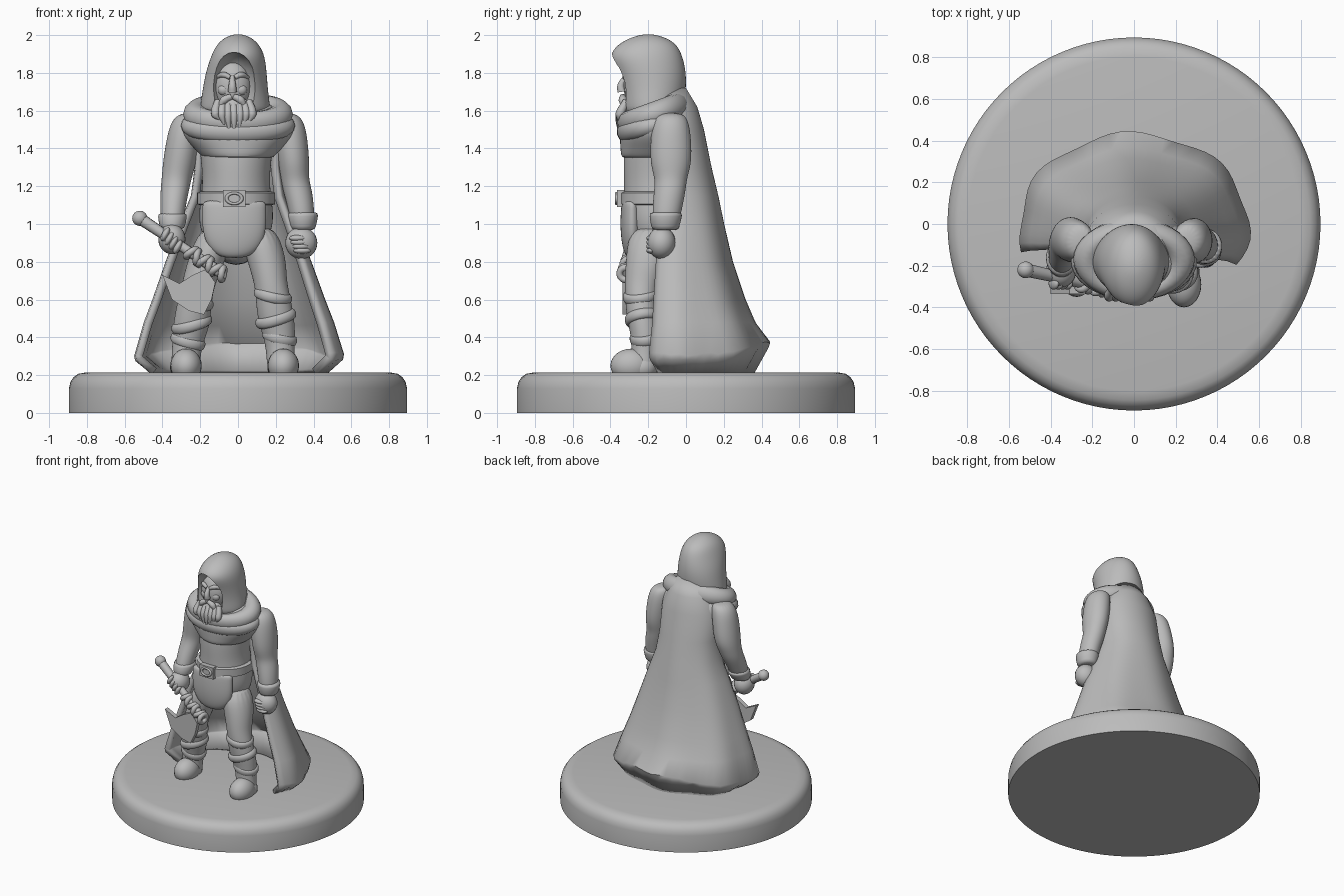
import bpy, bmesh, math, random
from mathutils import Vector

random.seed(4)
if "Cube" in bpy.data.objects:
    bpy.data.objects.remove(bpy.data.objects["Cube"])

grey = bpy.data.materials.new("plain grey")
grey.use_nodes = True
grey.diffuse_color = (0.5, 0.5, 0.5, 1)
grey.node_tree.nodes["Principled BSDF"].inputs["Base Color"].default_value = (0.5, 0.5, 0.5, 1)


def finish(ob, name, angle=50):
    ob.name = ob.data.name = name
    ob.data.materials.clear()
    ob.data.materials.append(grey)
    bpy.ops.object.select_all(action='DESELECT')
    ob.select_set(True)
    bpy.context.view_layer.objects.active = ob
    bpy.ops.object.shade_smooth_by_angle(angle=math.radians(angle))
    return ob


def from_bmesh(bm, name, subdiv=0, angle=50):
    mesh = bpy.data.meshes.new(name)
    bm.to_mesh(mesh)
    bm.free()
    ob = bpy.data.objects.new(name, mesh)
    bpy.context.collection.objects.link(ob)
    if subdiv:
        ob.modifiers.new("round", 'SUBSURF').levels = subdiv
        ob.modifiers["round"].render_levels = subdiv
    return finish(ob, name, angle)


def loft(name, rings, sides=18, subdiv=2, angle=60):
    """Skin level oval rings given as x, y, z, half width, half depth."""
    bm = bmesh.new()
    loops = []
    for x, y, z, rx, ry in rings:
        turn = [math.tau * k / sides for k in range(sides)]
        loops.append([bm.verts.new((x + rx * math.sin(t), y - ry * math.cos(t), z)) for t in turn])
    for a, b in zip(loops, loops[1:]):
        for k in range(sides):
            n = (k + 1) % sides
            bm.faces.new((a[k], a[n], b[n], b[k]))
    bm.faces.new(loops[0])
    bm.faces.new(loops[-1])
    bmesh.ops.recalc_face_normals(bm, faces=bm.faces)
    return from_bmesh(bm, name, subdiv, angle)


def ball(name, at, size, tilt=(0, 0, 0)):
    bpy.ops.mesh.primitive_uv_sphere_add(segments=24, ring_count=14, location=at, rotation=tilt)
    bpy.context.object.scale = size
    return finish(bpy.context.object, name)


def ring(name, at, major, minor, size=(1, 1, 1), tilt=(0, 0, 0)):
    bpy.ops.mesh.primitive_torus_add(location=at, rotation=tilt, major_radius=major, minor_radius=minor,
                                     major_segments=36, minor_segments=12)
    bpy.context.object.scale = size
    return finish(bpy.context.object, name)


def tube(name, points, radii):
    curve = bpy.data.curves.new(name, 'CURVE')
    curve.dimensions = '3D'
    curve.bevel_depth = 1
    curve.bevel_resolution = 3
    curve.use_fill_caps = True
    spline = curve.splines.new('BEZIER')
    spline.bezier_points.add(len(points) - 1)
    for bp, p, r in zip(spline.bezier_points, points, radii):
        bp.co, bp.radius = p, r
        bp.handle_left_type = bp.handle_right_type = 'AUTO'
    spline.resolution_u = 6
    ob = bpy.data.objects.new(name, curve)
    bpy.context.collection.objects.link(ob)
    bpy.ops.object.select_all(action='DESELECT')
    ob.select_set(True)
    bpy.context.view_layer.objects.active = ob
    bpy.ops.object.convert(target='MESH')
    return finish(bpy.context.object, name)


# Round stand
loft("stand", [(0, 0, z, r, r) for z, r in
               [(0, .895), (.13, .895), (.165, .887), (.19, .87), (.207, .845), (.215, .8)]],
     sides=96, subdiv=0, angle=40)

# Cape: open sheet swept around the back, hem tucked under
cape_rows = [(1.72, .12, -.13, .13), (1.62, .18, -.1, .16), (1.5, .23, -.08, .175), (1.3, .23, -.05, .185),
             (1.15, .25, -.04, .21), (1, .31, -.04, .24), (.8, .385, -.04, .285), (.6, .455, -.03, .34),
             (.48, .5, -.02, .38), (.34, .55, -.01, .445), (.31, .545, -.01, .435), (.205, .46, 0, .35)]
bm = bmesh.new()
grid = []
steps = 40
for i, (z, a, y0, b) in enumerate(cape_rows):
    row = []
    for j in range(steps + 1):
        t = math.radians(-106 + 221 * j / steps)
        low = max(0, 1.4 - z)
        fold = 1 + .025 * low * math.cos(7 * t + .6)
        hem = (.035 * math.cos(2 * t) + random.uniform(-.008, .008)) if i in (9, 10) else 0
        row.append(bm.verts.new((a * fold * math.sin(t), y0 + b * fold * math.cos(t), z + hem)))
    grid.append(row)
for up, down in zip(grid, grid[1:]):
    for j in range(steps):
        bm.faces.new((up[j], up[j + 1], down[j + 1], down[j]))
cape = from_bmesh(bm, "cape")
thick = cape.modifiers.new("cloth", 'SOLIDIFY')
thick.thickness = .04
thick.offset = -1

# Torso, tabard and belt
loft("torso", [(-.01, -.14, z, rx, ry) for z, rx, ry in
               [(1.54, .2, .15), (1.42, .2, .19), (1.3, .185, .195), (1.2, .18, .19), (1.08, .2, .195),
                (.98, .2, .18), (.88, .15, .15), (.78, .06, .1)]])
loft("tabard", [(-.02, -.285, z, rx, ry) for z, rx, ry in
                [(1.13, .17, .05), (1.1, .17, .06), (.98, .175, .065), (.89, .15, .055), (.84, .1, .04),
                 (.82, .05, .02)]])
loft("belt", [(-.01, -.14, z, rx, rx) for z, rx in
              [(1.1, .19), (1.105, .207), (1.165, .207), (1.172, .19)]], sides=40, subdiv=0, angle=30)
bpy.ops.mesh.primitive_cube_add(size=1, location=(-.02, -.345, 1.135))
bpy.context.object.scale = (.12, .04, .09)
bevel = bpy.context.object.modifiers.new("soft", 'BEVEL')
bevel.width = .015
bevel.segments = 3
finish(bpy.context.object, "buckle")
ring("buckle_rim", (-.02, -.366, 1.135), .04, .01, (1, .7, 1), (math.pi / 2, 0, 0))

# Shoulder mantle and its rolled collar
loft("mantle", [(0, -.15, z, rx, ry) for z, rx, ry in
                [(1.66, .13, .13), (1.61, .21, .16), (1.56, .28, .19), (1.5, .31, .2), (1.45, .285, .205),
                 (1.4, .235, .2), (1.355, .195, .198), (1.345, .17, .17)]])
ring("collar_roll", (0, -.17, 1.58), .2, .06, (1.12, .78, 1.1), (.35, 0, 0))
ring("collar_fold", (0, -.18, 1.52), .23, .05, (1.08, .68, 1), (.25, 0, 0))

# Hood with a hollowed opening
hood = loft("hood", [(x, y, z, rx, ry) for x, y, z, rx, ry in
                     [(-.015, -.18, 1.57, .18, .155), (-.015, -.18, 1.62, .19, .165),
                      (-.015, -.175, 1.7, .177, .178), (-.01, -.185, 1.8, .165, .19),
                      (0, -.215, 1.89, .145, .2), (0, -.205, 1.95, .115, .16),
                      (0, -.2, 1.985, .075, .1), (0, -.2, 2.005, .025, .03)]])
cutter = ball("hood_cutter", (-.022, -.4, 1.71), (.128, .17, .2), (-.1, 0, 0))
cutter.hide_render = True
cutter.hide_viewport = False
cut = hood.modifiers.new("opening", 'BOOLEAN')
cut.operation = 'DIFFERENCE'
cut.object = cutter
cut.solver = 'EXACT'
bpy.context.view_layer.objects.active = hood
for m in [m.name for m in hood.modifiers if m.type in ('SUBSURF', 'BOOLEAN')]:
    bpy.ops.object.modifier_apply(modifier=m)
bpy.data.objects.remove(cutter)
finish(hood, "hood", 40)

# Face
ball("face", (-.03, -.245, 1.73), (.1, .085, .135))
tube("nose", [(-.03, -.32, 1.78), (-.03, -.345, 1.73), (-.03, -.34, 1.7)], [.012, .02, .024])
for side, word in ((-1, "right"), (1, "left")):
    tube(word + "_brow", [(-.03 + side * d, y, z) for d, y, z in
                          [(.012, -.325, 1.775), (.045, -.315, 1.79), (.085, -.28, 1.775)]], [.012, .016, .008])
    ball(word + "_cheek", (-.03 + side * .045, -.3, 1.71), (.032, .025, .03))
    tube(word + "_moustache", [(-.03 + side * d, -.335, z) for d, z in
                               [(.005, 1.675), (.045, 1.655), (.07, 1.61)]], [.016, .022, .006])

# Beard locks
ball("beard_mass", (-.025, -.3, 1.6), (.1, .05, .08))
for k in range(7):
    s = k - 3
    end = 1.47 + .025 * abs(s) + random.uniform(-.01, .01)
    tube(f"beard_lock_{k + 1}", [(-.025 + s * .027, -.315, 1.65), (-.022 + s * .032, -.35, 1.58),
                                 (-.02 + s * .026, -.355, end)], [.02, .024, .005])

# Arms
loft("left_arm", [(.25, -.08, 1.59, .05, .06), (.265, -.08, 1.55, .085, .095), (.28, -.08, 1.45, .09, .11),
                  (.295, -.08, 1.32, .085, .112), (.3, -.08, 1.24, .075, .085), (.315, -.085, 1.18, .078, .085),
                  (.335, -.1, 1.08, .07, .08), (.345, -.11, .97, .06, .065)])
loft("left_cuff", [(.343, -.105, 1.065, .08, .085), (.343, -.107, 1.05, .085, .09),
                   (.343, -.11, .98, .07, .075), (.343, -.11, .965, .06, .065)], subdiv=1)
ball("left_fist", (.335, -.13, .9), (.085, .075, .085))
loft("right_arm", [(-.25, -.08, 1.59, .05, .06), (-.27, -.08, 1.55, .085, .095), (-.29, -.08, 1.45, .09, .11),
                   (-.31, -.07, 1.32, .09, .11), (-.325, -.08, 1.24, .08, .09), (-.335, -.1, 1.18, .077, .09),
                   (-.345, -.15, 1.08, .066, .08), (-.35, -.19, .97, .06, .065)])
loft("right_cuff", [(-.347, -.155, 1.06, .075, .085), (-.347, -.16, 1.045, .08, .09),
                    (-.348, -.185, .985, .068, .075), (-.348, -.19, .97, .06, .06)], subdiv=1)
ball("right_fist", (-.35, -.225, .92), (.072, .08, .08))
for k in range(4):
    z = .945 - k * .022
    ball(f"left_finger_{k + 1}", (.315 + k * .008, -.185, z - .02), (.045, .025, .017))
    ball(f"right_finger_{k + 1}", (-.385 + k * .022, -.285, z), (.018, .03, .04), (0, .5, 0))

# Legs, boots and wrappings
legs = {
    "left": [(.1, -.17, 1, .1, .13), (.15, -.2, .82, .108, .12), (.17, -.23, .7, .088, .095),
             (.185, -.24, .62, .092, .085), (.2, -.23, .5, .1, .085), (.22, -.215, .4, .085, .075),
             (.225, -.22, .3, .072, .07), (.235, -.23, .2, .085, .08)],
    "right": [(-.1, -.17, 1, .1, .13), (-.17, -.19, .8, .102, .12), (-.21, -.21, .68, .088, .095),
              (-.23, -.21, .59, .092, .085), (-.245, -.19, .47, .1, .085), (-.265, -.17, .38, .085, .075),
              (-.275, -.17, .3, .075, .07), (-.28, -.18, .2, .085, .08)]}
for word, rings in legs.items():
    loft(word + "_leg", rings)
    x, y = rings[-1][:2]
    ball(word + "_boot", (x + .005, y - .06, .25), (.083, .11, .09))
    ball(word + "_heel", (x, y, .24), (.08, .08, .07))
    for k, (part, lean) in enumerate(zip(rings[3:6], (.25, -.3, .3))):
        ring(f"{word}_wrap_{k + 1}", part[:3], .09, .022, (part[3] / .1, part[4] / .1, 1.3), (.15, lean, 0))

# Axe: handle, wrapped head and blade
start, end = Vector((-.52, -.22, 1.03)), Vector((-.08, -.32, .735))
tube("axe_handle", [start, start.lerp(end, .5), end], [.032, .026, .03])
ball("axe_pommel", start, (.04, .04, .04))
for k in range(6):
    spot = start.lerp(end, .62 + k * .075)
    ring(f"axe_binding_{k + 1}", spot, .032, .018, tilt=(.2, 2.15 + .4 * (-1) ** k, 0))
bm = bmesh.new()
outline = [(-.4, .73), (-.31, .685), (-.24, .73), (-.17, .76), (-.12, .69), (-.14, .6), (-.18, .52),
           (-.26, .54), (-.35, .6)]
face = bm.faces.new([bm.verts.new((x, -.335, z)) for x, z in outline])
out = bmesh.ops.extrude_face_region(bm, geom=[face])
bmesh.ops.translate(bm, verts=[v for v in out["geom"] if isinstance(v, bmesh.types.BMVert)], vec=(0, .035, 0))
bmesh.ops.recalc_face_normals(bm, faces=bm.faces)
from_bmesh(bm, "axe_blade", angle=30)
